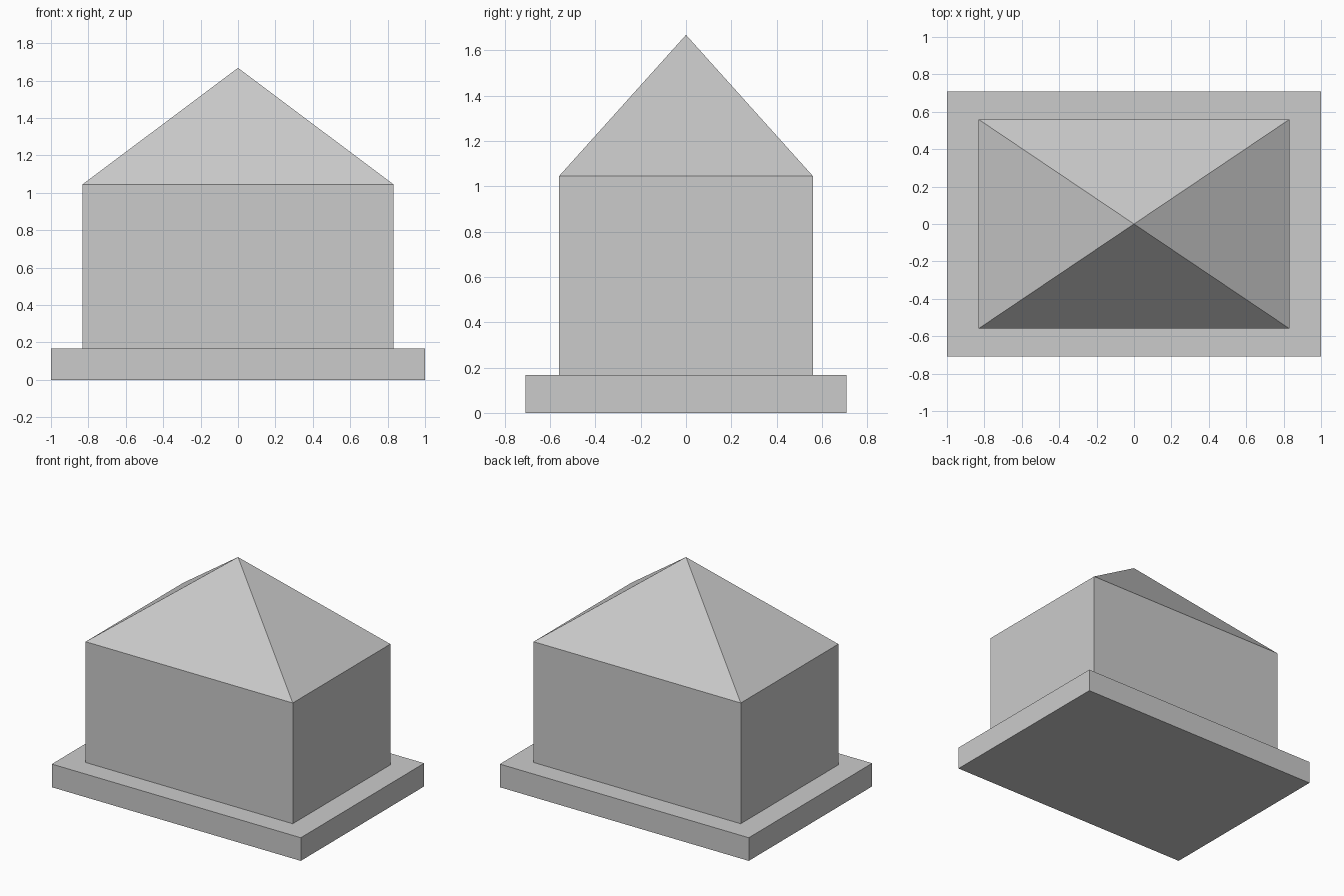
import bpy
import bmesh
from mathutils import Matrix, Vector

if "Cube" in bpy.data.objects:
    bpy.data.objects.remove(bpy.data.objects["Cube"])


def add_object(name, bm):
    mesh = bpy.data.meshes.new(name)
    bm.to_mesh(mesh)
    bm.free()
    obj = bpy.data.objects.new(name, mesh)
    bpy.context.collection.objects.link(obj)
    return obj


def box(name, half_x, half_y, z0, z1):
    bm = bmesh.new()
    size = Vector((2 * half_x, 2 * half_y, z1 - z0))
    matrix = Matrix.LocRotScale(Vector((0, 0, (z0 + z1) / 2)), None, size)
    bmesh.ops.create_cube(bm, size=1, matrix=matrix)
    return add_object(name, bm)


def pyramid(name, half_x, half_y, z0, z1):
    bm = bmesh.new()
    corners = [bm.verts.new((sx * half_x, sy * half_y, z0))
               for sx, sy in ((-1, -1), (1, -1), (1, 1), (-1, 1))]
    apex = bm.verts.new((0, 0, z1))
    bm.faces.new(corners[::-1])
    for i in range(4):
        bm.faces.new((corners[i], corners[(i + 1) % 4], apex))
    return add_object(name, bm)


BODY_X, BODY_Y = 0.832, 0.56
BASE_TOP, EAVES, PEAK = 0.168, 1.045, 1.668

# Wide base slab
box("base_slab", 1.0, 0.708, 0, BASE_TOP)
# Plain walls
box("walls", BODY_X, BODY_Y, BASE_TOP, EAVES)
# Four-sided roof meeting at a point
pyramid("roof", BODY_X, BODY_Y, EAVES, PEAK)
